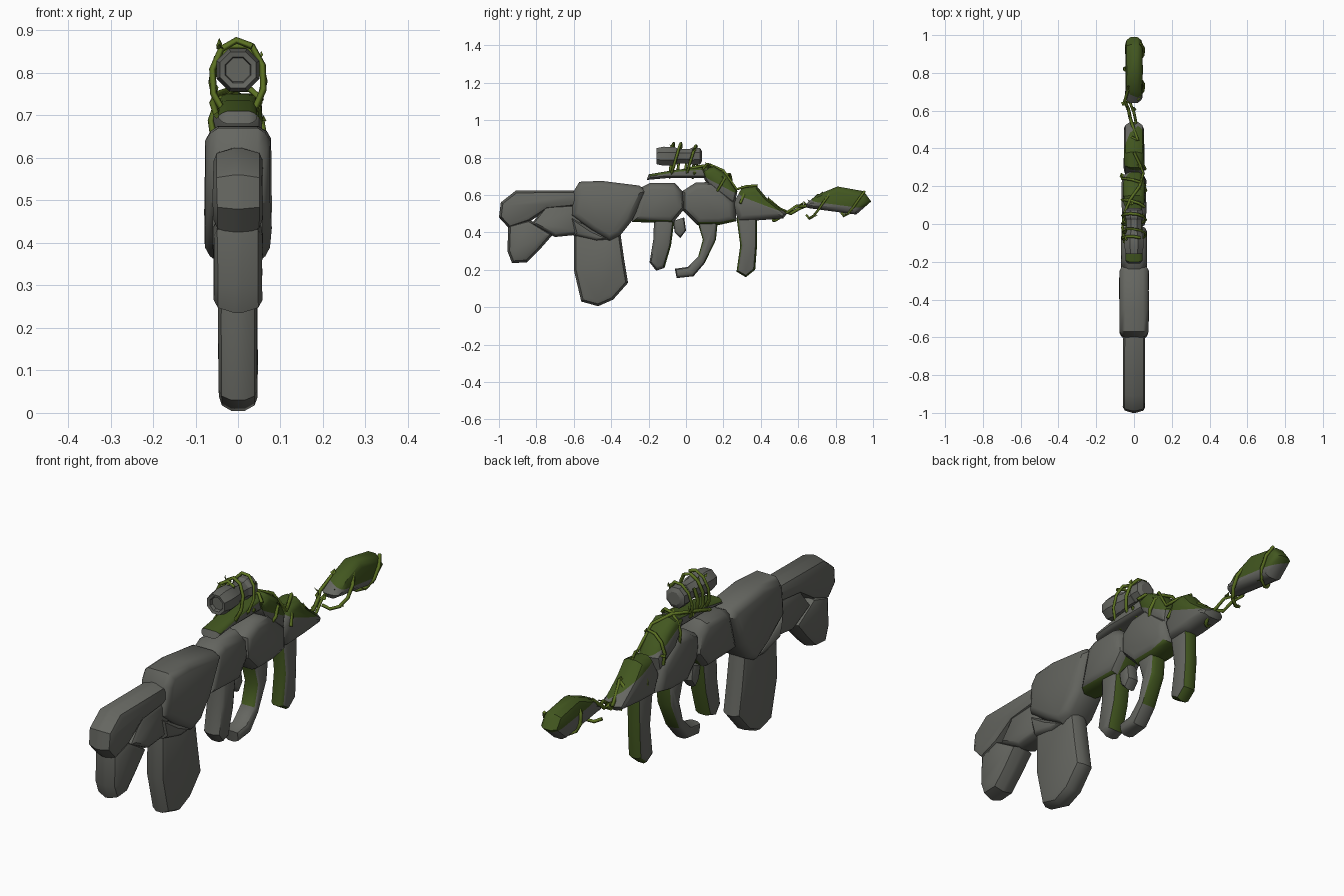
import bpy, bmesh, math, random
from mathutils import Vector

random.seed(4)
cube = bpy.data.objects.get("Cube")
if cube:
    bpy.data.objects.remove(cube)


def material(name, color):
    m = bpy.data.materials.new(name)
    m.use_nodes = True
    m.diffuse_color = (*color, 1)
    m.node_tree.nodes["Principled BSDF"].inputs["Base Color"].default_value = (*color, 1)
    return m


STONE = material("grey stone", (0.13, 0.133, 0.118))
MOSS = material("dark moss", (0.055, 0.095, 0.014))
VINE = material("vine green", (0.105, 0.165, 0.016))


def finish(name, bm, mats, angle=38):
    mesh = bpy.data.meshes.new(name)
    bm.to_mesh(mesh)
    bm.free()
    for m in mats:
        mesh.materials.append(m)
    ob = bpy.data.objects.new(name, mesh)
    bpy.context.collection.objects.link(ob)
    bpy.ops.object.select_all(action="DESELECT")
    ob.select_set(True)
    bpy.context.view_layer.objects.active = ob
    bpy.ops.object.shade_smooth_by_angle(angle=math.radians(angle))
    return ob


def skin(rings):
    """Closed solid through a list of equal-length point loops."""
    bm = bmesh.new()
    loops = [[bm.verts.new(p) for p in r] for r in rings]
    n = len(loops[0])
    for a, b in zip(loops, loops[1:]):
        for i in range(n):
            j = (i + 1) % n
            bm.faces.new((a[i], a[j], b[j], b[i]))
    bm.faces.new(loops[0])
    bm.faces.new(loops[-1])
    bmesh.ops.recalc_face_normals(bm, faces=bm.faces)
    return bm


def shrink(outline, d):
    """Move a side outline inwards by d."""
    pts = [Vector(p) for p in outline]
    n = len(pts)
    area = sum(pts[i - 1].x * pts[i].y - pts[i].x * pts[i - 1].y for i in range(n))
    side = 1 if area > 0 else -1
    out = []
    for i, p in enumerate(pts):
        e1 = (p - pts[i - 1]).normalized()
        e2 = (pts[(i + 1) % n] - p).normalized()
        n1 = Vector((-e1.y, e1.x)) * side
        m = (n1 + Vector((-e2.y, e2.x)) * side).normalized()
        out.append(p + m * d / max(0.6, m.dot(n1)))
    return out


def rock(name, outline, w, core=0.4, inset=0.03, cut=None, mossy=None):
    """Chiselled stone: side outline (y, z), half width w, softened flanks."""
    steps = [(w, inset), (w * 0.85, inset * 0.4), (w * core, 0)]
    rings = []
    for sign, order in ((-1, steps), (1, steps[::-1])):
        for x, d in order:
            rings.append([(sign * x * random.uniform(0.94, 1), p.x, p.y)
                          for p in shrink(outline, d)])
    bm = skin(rings)
    if cut:  # slice along the edge of the moss
        co, no = Vector(cut[0]), Vector(cut[1])
        bmesh.ops.bisect_plane(bm, geom=bm.verts[:] + bm.edges[:] + bm.faces[:],
                               plane_co=co, plane_no=no)
        mossy = lambda f: (f.calc_center_median() - co).dot(no) > 0
    if mossy:
        bm.normal_update()
        for f in bm.faces:
            f.material_index = int(mossy(f))
    return finish(name, bm, (STONE, MOSS) if mossy else (STONE,))


# Shoulder stock
rock("stock_top", [(-.91, .623), (-.57, .625), (-.55, .54), (-.74, .52), (-.84, .455),
                   (-.945, .42), (-1, .48), (-.99, .56)], .06, .15, .03)
rock("stock_middle", [(-.75, .54), (-.55, .55), (-.55, .39), (-.70, .375), (-.83, .44)],
     .052, .3, .02)
rock("stock_toe", [(-.95, .44), (-.84, .47), (-.71, .39), (-.78, .31), (-.85, .24),
                   (-.93, .235), (-.955, .30)], .058, .15, .03)

# Receiver and magazine
rock("receiver", [(-.60, .62), (-.57, .67), (-.45, .675), (-.25, .65), (-.21, .62),
                  (-.29, .46), (-.35, .385), (-.41, .355), (-.5, .41), (-.61, .49)], .08, .6, .03)
rock("receiver_underside", [(-.62, .49), (-.5, .42), (-.4, .36), (-.48, .35), (-.6, .38)],
     .06, .4, .02)
rock("magazine", [(-.60, .39), (-.42, .40), (-.35, .39), (-.33, .25), (-.31, .13),
                  (-.39, .04), (-.47, .005), (-.56, .03), (-.60, .20)], .047, .35, .03)

# Front body blocks
rock("body_block_rear", [(-.24, .64), (-.19, .665), (-.06, .665), (-.02, .62), (-.005, .53),
                         (-.07, .45), (-.29, .455)], .07, .45, .035,
     mossy=lambda f: f.normal.z < -.6)
rock("body_block_front", [(-.02, .62), (.05, .665), (.14, .67), (.26, .57), (.27, .46),
                          (.18, .44), (.06, .44), (-.02, .52)], .066, .45, .035,
     mossy=lambda f: f.normal.z < -.8)

# Grips and trigger
rock("rear_grip", [(-.17, .48), (-.06, .48), (-.08, .33), (-.115, .21), (-.16, .195),
                   (-.195, .24), (-.175, .36)], .045, .4, .02,
     mossy=lambda f: f.normal.y > .6)
rock("trigger", [(-.07, .46), (-.01, .48), (0, .41), (-.03, .37), (-.06, .40)], .03, .4, .012)
rock("hooked_grip", [(.06, .46), (.17, .46), (.16, .36), (.10, .235), (.04, .165),
                     (-.05, .155), (-.06, .205), (.01, .215), (.065, .27), (.09, .36)],
     .04, .4, .015, mossy=lambda f: abs(f.normal.x) < .5 and f.calc_center_median().z > .26)
rock("front_grip", [(.27, .48), (.38, .48), (.38, .33), (.37, .20), (.32, .16),
                    (.27, .19), (.29, .33)], .036, .4, .022,
     mossy=lambda f: abs(f.normal.x) < .9)

# Sight mount and rail
rock("sight_mount", [(.08, .735), (.15, .752), (.22, .71), (.275, .62), (.26, .55),
                     (.14, .62), (.10, .68)], .058, .45, .025,
     cut=((0, .17, .675), (.25, .45, .85)))
rock("sight_rail", [(-.21, .68), (-.2, .71), (-.05, .735), (.12, .75), (.13, .69),
                    (-.1, .69)], .046, .6, .012, mossy=lambda f: f.normal.z > .5)

# Barrel block and muzzle
rock("barrel_block", [(.25, .55), (.30, .64), (.38, .645), (.43, .585), (.54, .50),
                      (.52, .475), (.40, .465), (.28, .46)], .055, .4, .03,
     cut=((0, .36, .585), (.3, .35, .9)))
rock("muzzle", [(.64, .55), (.70, .60), (.81, .645), (.95, .62), (.99, .565),
                (.91, .495), (.65, .53)], .047, .4, .03,
     cut=((0, .80, .565), (.35, .12, .93)))


# Octagonal sight tube with a recessed front
def octagon(y, r, z=.807):
    return [(r * math.cos((k + .5) * math.pi / 4), y, z + r * math.sin((k + .5) * math.pi / 4))
            for k in range(8)]


finish("sight_tube", skin([octagon(*s) for s in (
    (-.14, .03), (-.155, .033), (-.158, .046), (-.12, .055), (-.06, .052), (-.04, .042),
    (.02, .042), (.035, .05), (.075, .048), (.085, .03))]), (STONE,), 25)


# Vines
leaf_spots = []


def vine(name, points, thick=.008, leaf_step=5):
    cu = bpy.data.curves.new(name, "CURVE")
    cu.dimensions = "3D"
    cu.bevel_depth, cu.bevel_resolution, cu.use_fill_caps = thick, 0, True
    sp = cu.splines.new("POLY")
    sp.points.add(len(points) - 1)
    for p, co in zip(sp.points, points):
        p.co = (*co, 1)
    cu.materials.append(VINE)
    ob = bpy.data.objects.new(name, cu)
    bpy.context.collection.objects.link(ob)
    bpy.ops.object.select_all(action="DESELECT")
    ob.select_set(True)
    bpy.context.view_layer.objects.active = ob
    bpy.ops.object.convert(target="MESH")
    leaf_spots.extend(points[2::leaf_step])


def coil(start, end, rx, rz, turns, phase=0, taper=0):
    """Elliptic spiral between two (y, z) points."""
    n = max(8, int(turns * 10))
    pts = []
    for i in range(n + 1):
        t = i / n
        a = phase + t * turns * math.tau
        s = 1 - taper * t
        y = start[0] + (end[0] - start[0]) * t
        z = start[1] + (end[1] - start[1]) * t
        pts.append((rx * s * math.cos(a), y + .02 * math.sin(a), z + rz * s * math.sin(a)))
    return pts


vine("sight_vine_rear", coil((-.09, .785), (-.03, .785), .062, .092, 1.5, 1))
vine("sight_vine_front", coil((0, .785), (.06, .775), .062, .088, 1.5, 2.5))
vine("mount_vine", coil((.08, .70), (.25, .62), .064, .075, 1.5, .5), leaf_step=4)
vine("barrel_vine", coil((.29, .555), (.52, .49), .06, .095, 2, 0, .7))
vine("muzzle_vine", coil((.66, .545), (.94, .565), .054, .072, 1.5, 4))
vine("rail_vine", [(-.05, -.1, .70), (-.06, -.02, .73), (-.05, .06, .75), (-.02, .13, .76),
                   (.03, .2, .73), (.05, .27, .63), (.03, .32, .645), (0, .38, .65)], leaf_step=2)
vine("bridge_vine", [(.02, .44, .575), (.0, .5, .525), (-.02, .56, .50), (-.03, .61, .53),
                     (-.05, .65, .545), (-.03, .71, .60)], .009, 1)
vine("bridge_vine_lower", [(-.02, .48, .50), (.01, .54, .505), (0, .59, .54), (-.02, .64, .54),
                           (.02, .68, .56)], .008, 2)

# Leaves: folded diamonds along the vines
bm = bmesh.new()
for spot in leaf_spots:
    base = Vector(spot)
    out = Vector((base.x * 6, random.uniform(-.8, .8), random.uniform(-.1, .7))).normalized()
    side = out.cross(Vector((random.uniform(-.5, .5), .4, 1))).normalized()
    up = out.cross(side) * .005
    size = random.uniform(.022, .036)
    if abs(base.y - .56) > .12:
        out.x *= .35  # keep leaves close to the stone
    root, tip = bm.verts.new(base), bm.verts.new(base + out * size)
    for s in (-1, 1):
        edge = bm.verts.new(base + out * size * .45 + side * s * size * .4 + up)
        bm.faces.new((root, edge, tip) if s > 0 else (root, tip, edge))
finish("leaves", bm, (VINE,))
